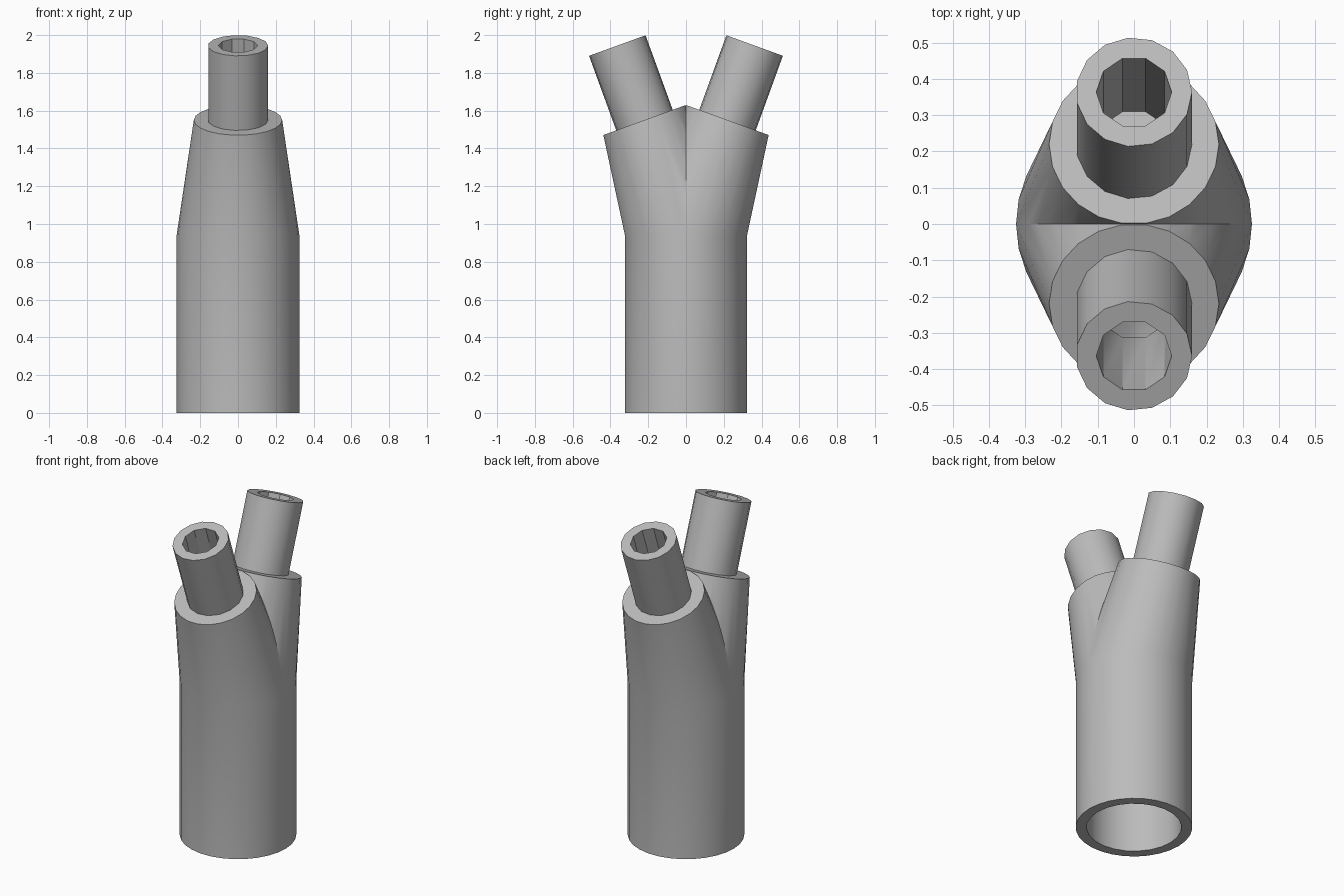
import bpy
import bmesh
import math
from mathutils import Matrix, Vector

old = bpy.data.objects.get("Cube")
if old:
    bpy.data.objects.remove(old, do_unlink=True)

TILT = math.radians(20)
BASE_TOP = 0.94
COLLAR_Z = 1.55
COLLAR_R = 0.234
SPOUT_LEN = 0.42

grey = bpy.data.materials.new("plain_grey")
grey.use_nodes = True
colour = (0.5, 0.5, 0.5, 1)
grey.diffuse_color = colour
grey.node_tree.nodes["Principled BSDF"].inputs["Base Color"].default_value = colour


def ring(radius, sides, frame):
    """Circle of points in the XY plane of a frame."""
    step = math.tau / sides
    return [frame @ Vector((radius * math.cos(i * step), radius * math.sin(i * step), 0))
            for i in range(sides)]


def solid(name, *rings):
    """Convex solid stretched over the given rings."""
    bm = bmesh.new()
    for points in rings:
        for p in points:
            bm.verts.new(p)
    bmesh.ops.convex_hull(bm, input=bm.verts)
    bmesh.ops.dissolve_limit(bm, angle_limit=0.001, verts=bm.verts, edges=bm.edges)
    bmesh.ops.recalc_face_normals(bm, faces=bm.faces)
    mesh = bpy.data.meshes.new(name)
    bm.to_mesh(mesh)
    bm.free()
    mesh.materials.append(grey)
    obj = bpy.data.objects.new(name, mesh)
    bpy.context.collection.objects.link(obj)
    return obj


def combine(target, other, operation):
    mod = target.modifiers.new(operation.lower(), "BOOLEAN")
    mod.operation = operation
    mod.solver = "EXACT"
    mod.object = other
    bpy.context.view_layer.objects.active = target
    bpy.ops.object.modifier_apply(modifier=mod.name)
    bpy.data.objects.remove(other, do_unlink=True)


def level(z):
    return Matrix.Translation((0, 0, z))


def branch(side, along):
    """Frame on a tilted branch axis, measured from the collar face."""
    centre = Matrix.Translation((0, side * COLLAR_R * math.cos(TILT), COLLAR_Z))
    return centre @ Matrix.Rotation(-side * TILT, 4, "X") @ level(along)


# Outer body: base pipe, two flared shoulders and two spouts
fitting = solid("y_pipe_fitting", ring(0.325, 30, level(0)), ring(0.325, 30, level(BASE_TOP)))
for side in (-1, 1):
    shoulder = solid("shoulder", ring(0.325, 30, level(BASE_TOP)),
                     ring(COLLAR_R, 22, branch(side, 0)))
    combine(fitting, shoulder, "UNION")
for side in (-1, 1):
    spout = solid("spout", ring(0.16, 15, branch(side, -0.1)),
                  ring(0.16, 15, branch(side, SPOUT_LEN)))
    combine(fitting, spout, "UNION")

# Hollow passages through the base, shoulders and spouts
base_bore = solid("base_bore", ring(0.265, 24, level(-0.1)), ring(0.265, 24, level(BASE_TOP)))
combine(fitting, base_bore, "DIFFERENCE")
for side in (-1, 1):
    passage = solid("passage", ring(0.265, 24, level(BASE_TOP - 0.001)),
                    ring(0.104, 10, branch(side, 0)))
    combine(fitting, passage, "DIFFERENCE")
    bore = solid("spout_bore", ring(0.104, 10, branch(side, -0.01)),
                 ring(0.104, 10, branch(side, SPOUT_LEN + 0.1)))
    combine(fitting, bore, "DIFFERENCE")

# Smooth walls with crisp rims
bpy.ops.object.select_all(action="DESELECT")
fitting.select_set(True)
bpy.context.view_layer.objects.active = fitting
bpy.ops.object.shade_smooth_by_angle(angle=math.radians(30))
